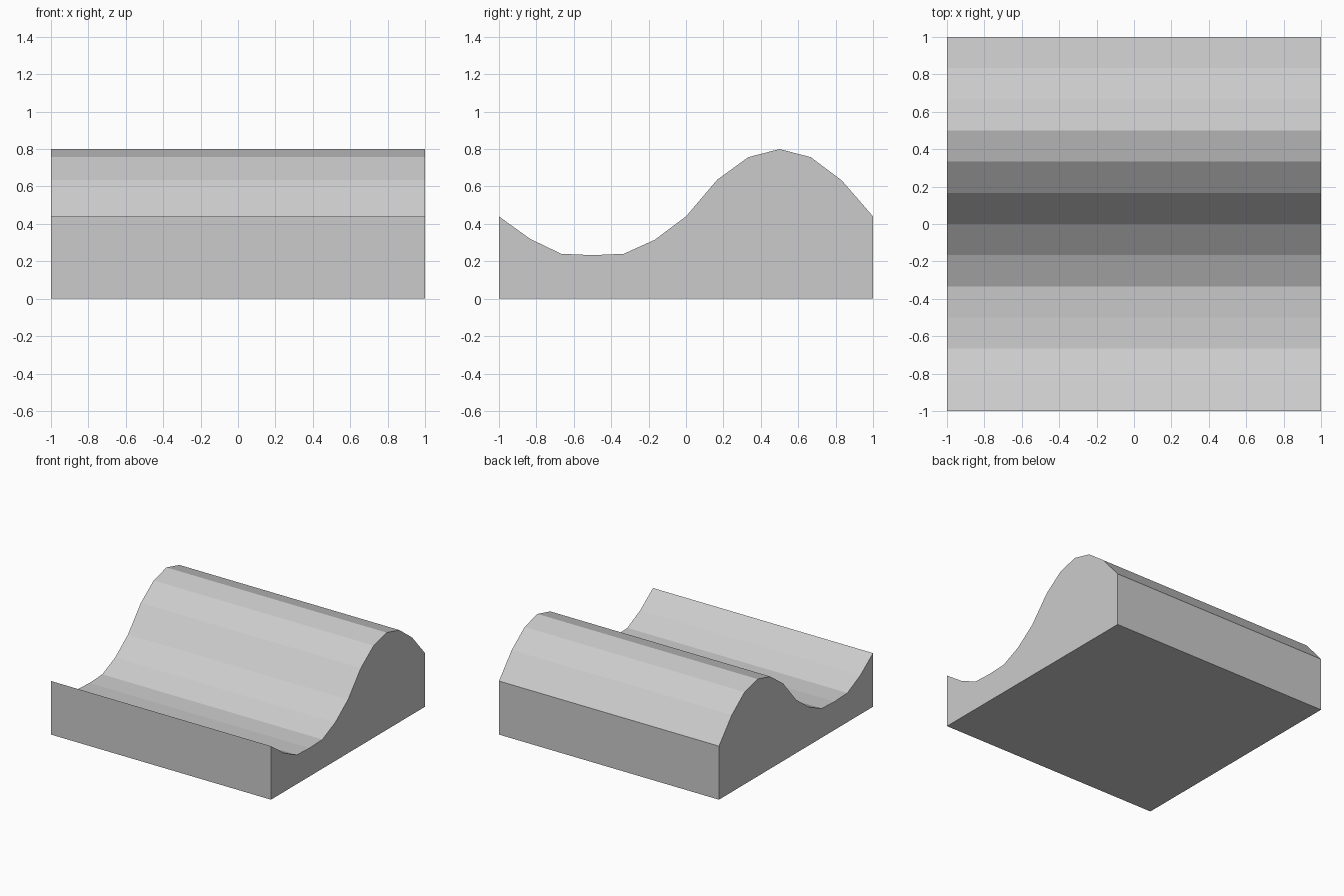
import bpy, bmesh

if "Cube" in bpy.data.objects:
    bpy.data.objects.remove(bpy.data.objects["Cube"])

# Wave profile: heights at equal steps from front (y=-1) to back (y=1)
heights = [0.44, 0.32, 0.24, 0.233, 0.24, 0.315, 0.44,
           0.636, 0.757, 0.80, 0.757, 0.632, 0.44]
steps = len(heights) - 1
profile = [(-1, 0)] + [(-1 + 2 * i / steps, z) for i, z in enumerate(heights)] + [(1, 0)]

# Wavy block: side profile extruded across x
bm = bmesh.new()
side = bm.faces.new([bm.verts.new((-1, y, z)) for y, z in profile])
result = bmesh.ops.extrude_face_region(bm, geom=[side], use_keep_orig=True)
moved = [v for v in result["geom"] if isinstance(v, bmesh.types.BMVert)]
bmesh.ops.translate(bm, verts=moved, vec=(2, 0, 0))
bmesh.ops.recalc_face_normals(bm, faces=bm.faces)

mesh = bpy.data.meshes.new("wave_block")
bm.to_mesh(mesh)
bm.free()
bpy.context.collection.objects.link(bpy.data.objects.new("wave_block", mesh))
